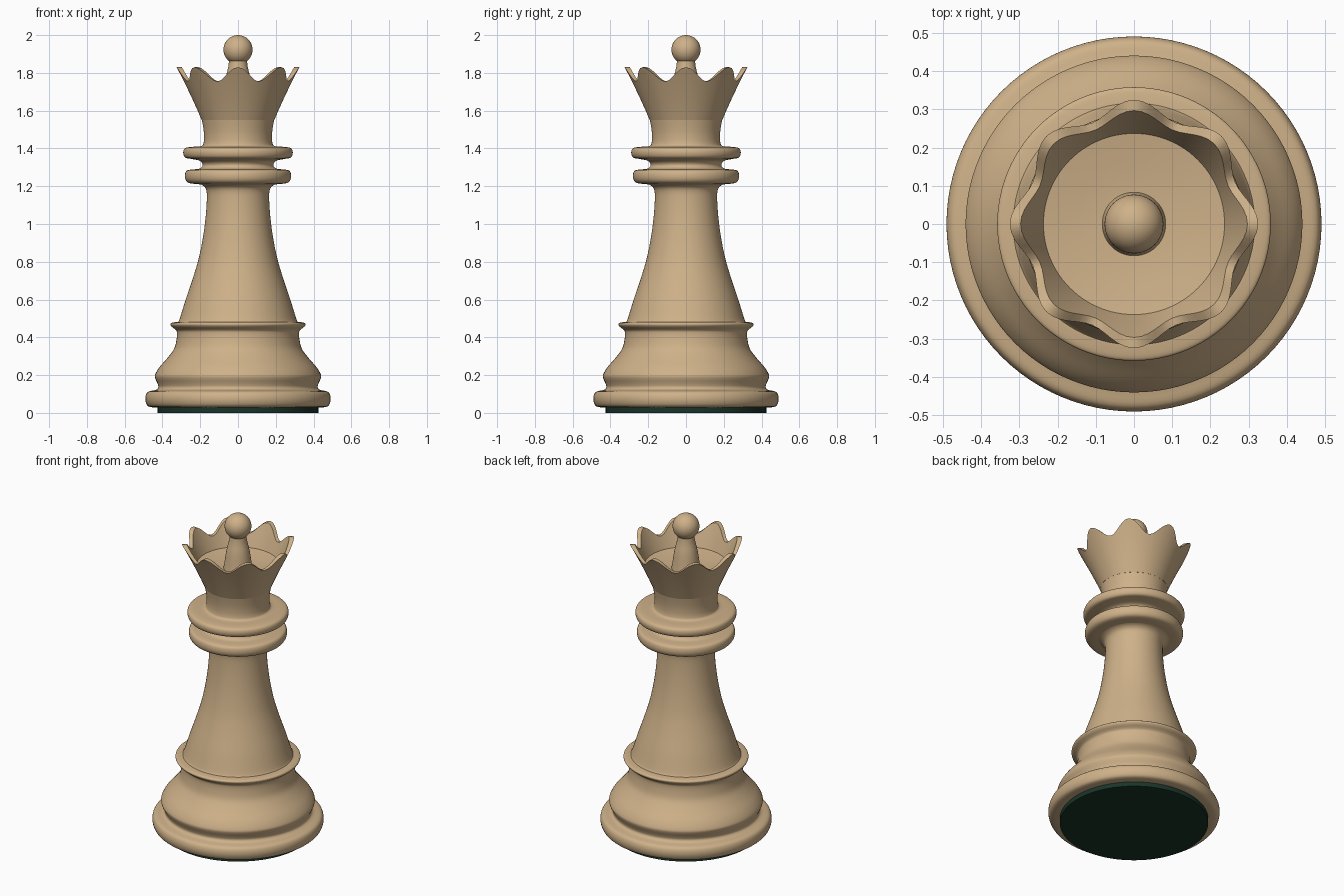
import bpy, bmesh, math

if "Cube" in bpy.data.objects:
    bpy.data.objects.remove(bpy.data.objects["Cube"])

SEG = 96


def material(name, color):
    m = bpy.data.materials.new(name)
    m.diffuse_color = (*color, 1)
    m.use_nodes = True
    m.node_tree.nodes["Principled BSDF"].inputs["Base Color"].default_value = m.diffuse_color
    return m


WOOD = material("boxwood", (0.62, 0.44, 0.25))
FELT = material("green_felt", (0.01, 0.035, 0.022))


def smooth_curve(pts, n=4):
    """Catmull-Rom curve through (radius, z) points."""
    out = []
    ext = [pts[0]] + pts + [pts[-1]]
    for a, b, c, d in zip(ext, ext[1:], ext[2:], ext[3:]):
        for i in range(n):
            t = i / n
            out.append(tuple(0.5 * (2 * q + (r - p) * t + (2 * p - 5 * q + 4 * r - s) * t * t
                                    + (3 * q - p - 3 * r + s) * t ** 3)
                             for p, q, r, s in zip(a, b, c, d)))
    return out + [pts[-1]]


def revolve(name, profile, mat, angle=35, cap_top=True, cap_bottom=True):
    """Spin a profile; profile(theta) may vary with the angle."""
    bm = bmesh.new()
    cols = []
    for i in range(SEG):
        th = 2 * math.pi * i / SEG
        pts = profile(th) if callable(profile) else profile
        cols.append([bm.verts.new((r * math.cos(th), r * math.sin(th), z)) for r, z in pts])
    for i in range(SEG):
        a, b = cols[i], cols[(i + 1) % SEG]
        for j in range(len(a) - 1):
            bm.faces.new((a[j], b[j], b[j + 1], a[j + 1]))
    if cap_bottom:
        bm.faces.new([c[0] for c in reversed(cols)])
    if cap_top:
        bm.faces.new([c[-1] for c in cols])
    bmesh.ops.recalc_face_normals(bm, faces=bm.faces)
    me = bpy.data.meshes.new(name)
    bm.to_mesh(me)
    bm.free()
    ob = bpy.data.objects.new(name, me)
    bpy.context.collection.objects.link(ob)
    finish(ob, mat, angle)


def finish(ob, mat, angle=35):
    ob.data.materials.append(mat)
    bpy.ops.object.select_all(action='DESELECT')
    ob.select_set(True)
    bpy.context.view_layer.objects.active = ob
    bpy.ops.object.shade_smooth_by_angle(angle=math.radians(angle))


# felt pad underneath
revolve("felt_pad", [(0.425, 0), (0.425, 0.035)], FELT)

# turned base: foot ring, bulge and rim
base = [(0.44, 0.028), (0.475, 0.035), (0.489, 0.06), (0.489, 0.09), (0.475, 0.112),
        (0.435, 0.122), (0.422, 0.135), (0.426, 0.155), (0.439, 0.185), (0.438, 0.205),
        (0.415, 0.243), (0.37, 0.295), (0.338, 0.34), (0.326, 0.385), (0.323, 0.425),
        (0.33, 0.44), (0.35, 0.455), (0.358, 0.468), (0.35, 0.477), (0.318, 0.482)]
revolve("base", smooth_curve(base), WOOD)

# tapering stem
stem = [(0.32, 0.48), (0.31, 0.495), (0.277, 0.6), (0.24, 0.71), (0.21, 0.81), (0.187, 0.92),
        (0.172, 1.03), (0.165, 1.13), (0.168, 1.18), (0.185, 1.203), (0.21, 1.213)]
revolve("stem", smooth_curve(stem), WOOD)

# two collar rings and the neck under the crown
collar = [(0.20, 1.21), (0.255, 1.216), (0.275, 1.23), (0.281, 1.255), (0.274, 1.28),
          (0.25, 1.288), (0.205, 1.293), (0.187, 1.312), (0.203, 1.335), (0.25, 1.345),
          (0.28, 1.352), (0.29, 1.376), (0.282, 1.4), (0.25, 1.408), (0.195, 1.412),
          (0.182, 1.43), (0.18, 1.47), (0.184, 1.51), (0.192, 1.555)]
revolve("collars", smooth_curve(collar), WOOD)


# flared crown with eight scalloped points and a shallow dish inside
def outer_radius(z):
    t = (z - 1.55) / 0.28
    return 0.192 + 0.118 * t + 0.015 * t * t


def crown_profile(th):
    top = 1.7925 + 0.0375 * math.cos(8 * th)
    n = 10
    outside = [1.55 + (top - 1.55) * i / n for i in range(n + 1)]
    inside = [top + (1.68 - top) * i / n for i in range(n + 1)]
    pts = [(outer_radius(z), z) for z in outside]
    pts += [(outer_radius(z) - 0.028 + 0.015 * (1.83 - z) / 0.15, z) for z in inside]
    pts += [(0.16, 1.668), (0.08, 1.66)]
    return pts


revolve("crown", crown_profile, WOOD)

# finial post and ball
revolve("finial_post", smooth_curve([(0.085, 1.65), (0.078, 1.69), (0.066, 1.77), (0.052, 1.83), (0.046, 1.88)]), WOOD)
bpy.ops.mesh.primitive_uv_sphere_add(segments=48, ring_count=24, radius=0.077, location=(0, 0, 1.923))
ball = bpy.context.object
ball.name = "finial_ball"
finish(ball, WOOD)
